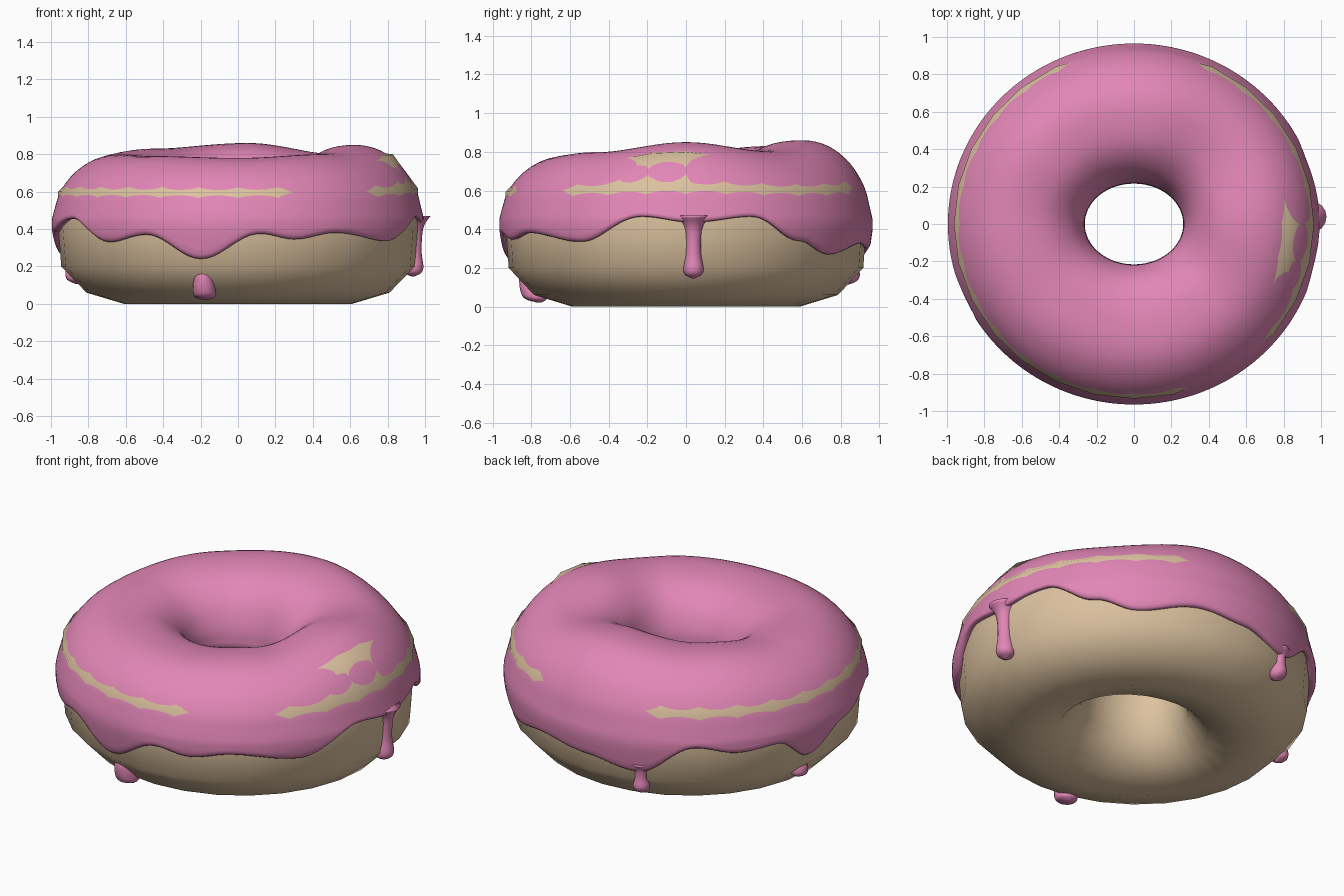
import bpy, bmesh, math
from mathutils import Vector

if "Cube" in bpy.data.objects:
    bpy.data.objects.remove(bpy.data.objects["Cube"])


def paint(name, rgb):
    m = bpy.data.materials.new(name)
    m.diffuse_color = (*rgb, 1)
    m.use_nodes = True
    m.node_tree.nodes["Principled BSDF"].inputs["Base Color"].default_value = m.diffuse_color
    return m


DOUGH = paint("dough", (0.72, 0.54, 0.35))
PINK = paint("icing_pink", (0.76, 0.24, 0.47))


def periodic(table, deg):
    """Cosine interpolation of (angle, value) pairs around the ring."""
    deg %= 360
    pts = [(table[-1][0] - 360, table[-1][1])] + table + [(table[0][0] + 360, table[0][1])]
    for (a, va), (b, vb) in zip(pts, pts[1:]):
        if a <= deg <= b:
            t = (1 - math.cos(math.pi * (deg - a) / (b - a))) / 2
            return va + (vb - va) * t


def lerp_table(table, x):
    """Linear interpolation of ascending (x, value) pairs."""
    x = min(max(x, table[0][0]), table[-1][0])
    for (a, va), (b, vb) in zip(table, table[1:]):
        if x <= b:
            return va + (vb - va) * (x - a) / (b - a)


def spline(pts, steps):
    """Catmull-Rom curve through 2D points."""
    p = [Vector(q) for q in pts]
    p = [2 * p[0] - p[1]] + p + [2 * p[-1] - p[-2]]
    out = []
    for i in range(1, len(p) - 2):
        a, b, c, d = p[i - 1:i + 3]
        for k in range(steps):
            t = k / steps
            out.append(0.5 * (2 * b + (c - a) * t + (2 * a - 5 * b + 4 * c - d) * t * t
                              + (3 * b - a - 3 * c + d) * t ** 3))
    return out + [p[-2]]


# height of the crest and height of the icing hem, by angle from +x
CREST = [(0, .85), (42, .805), (85, .86), (135, .83), (180, .80), (225, .79), (270, .78), (315, .80)]
HEM = [(2, .435), (21, .465), (38, .34), (52, .27), (73, .325), (90, .30), (108, .25), (127, .42),
       (142, .375), (155, .39), (168, .26), (184, .385), (206, .455), (225, .33), (240, .37),
       (258, .24), (277, .375), (288, .345), (302, .38), (325, .335), (346, .465)]


def place(r, z, deg):
    """Ring coordinates to a point: uneven crest, slightly oval outline and hole."""
    if z > 0.5:
        z = 0.5 + (z - 0.5) * (periodic(CREST, deg) - 0.5) / 0.3
    sy = lerp_table([(.27, .82), (.62, .97), (1, .97)], r)
    a = math.radians(deg)
    return Vector((r * math.cos(a), r * math.sin(a) * sy, z))


def mesh_rings(name, rings, mat, wrap=False, caps=False):
    """Bridge equal closed loops of points into a smooth mesh."""
    bm = bmesh.new()
    loops = [[bm.verts.new(p) for p in ring] for ring in rings]
    n = len(loops[0])
    for i in range(len(loops) - (0 if wrap else 1)):
        a, b = loops[i], loops[(i + 1) % len(loops)]
        for j in range(n):
            bm.faces.new((a[j], a[(j + 1) % n], b[(j + 1) % n], b[j]))
    if caps:
        bm.faces.new(loops[0])
        bm.faces.new(loops[-1])
    bmesh.ops.recalc_face_normals(bm, faces=bm.faces[:])
    for f in bm.faces:
        f.smooth = True
    me = bpy.data.meshes.new(name)
    bm.to_mesh(me)
    bm.free()
    me.materials.append(mat)
    ob = bpy.data.objects.new(name, me)
    bpy.context.collection.objects.link(ob)
    return ob


# dough: coarse 28 x 12 ring whose upper outer loop pokes through the icing
SECTION = [(.61, 0), (.81, .06), (.945, .2), (.96, .4), (.945, .6), (.815, .745), (.61, .78),
           (.42, .72), (.31, .58), (.275, .4), (.31, .2), (.42, .06)]
SEG = 28


def dough_point(i, deg):
    r, z = SECTION[i]
    if i == 4 and not (68 < deg < 112 or 295 < deg < 315):
        r += 0.018
    if i == 5 and (deg < 4 or deg > 342):
        r, z = r + 0.012, z + 0.012
    return place(r, z, deg)


mesh_rings("dough", [[dough_point(i, k * 360 / SEG) for k in range(SEG)]
                     for i in range(len(SECTION))], DOUGH, wrap=True)

# icing: smooth cover from inside the hole, over the crest, to a wavy rounded hem
TOP = spline([(.263, .47), (.275, .57), (.34, .69), (.46, .775), (.62, .80), (.76, .775),
              (.875, .70), (.95, .60), (.983, .50)], 4)
SKIRT = [(.20, .96), (.27, .975), (.33, .985), (.40, .995), (.45, .995), (.50, .983)]


def icing_profile(deg):
    hem = periodic(HEM, deg)
    pts = [(.30, .46), (.275, .455)] + [tuple(p) for p in TOP]
    for k in range(1, 8):
        z = .5 + (hem + .022 - .5) * k / 7
        pts.append((lerp_table(SKIRT, z), z))
    r = lerp_table(SKIRT, hem)
    return pts + [(r - .004, hem + .008), (r - .016, hem), (r - .032, hem + .004), (r - .07, hem + .02)]


N = 180
columns = [[place(r, z, k * 360 / N) for r, z in icing_profile(k * 360 / N)] for k in range(N)]
mesh_rings("icing", list(zip(*columns)), PINK)


# drips: round runs down the side ending in a bulb; stations are (ring radius, z, thickness)
def drip(name, deg, stations):
    path = spline([(s[0], s[1]) for s in stations], 4)
    thick = spline([(s[2], 0) for s in stations], 4)
    rings = []
    for p, t in zip(path, thick):
        c = place(p.x, p.y, deg)
        rings.append([c + Vector((math.cos(a), math.sin(a), 0)) * max(t.x, .002)
                      for a in (2 * math.pi * j / 16 for j in range(16))])
    mesh_rings(name, rings, PINK, caps=True)


drip("right_drip", 2.4, [(.945, .47, .085), (.945, .42, .052), (.945, .36, .04), (.943, .27, .04),
                         (.94, .20, .052), (.937, .165, .043), (.935, .145, .005)])
drip("back_drip", 109, [(.93, .30, .06), (.935, .26, .036), (.935, .21, .034),
                        (.93, .16, .046), (.92, .13, .036), (.915, .115, .005)])
drip("left_drip", 168, [(.92, .28, .04), (.90, .22, .03), (.90, .17, .042),
                        (.89, .13, .044), (.88, .105, .005)])
drip("front_drip", 257.5, [(.90, .26, .03), (.87, .19, .03), (.86, .14, .048),
                           (.84, .08, .06), (.82, .04, .056), (.80, .02, .01)])
